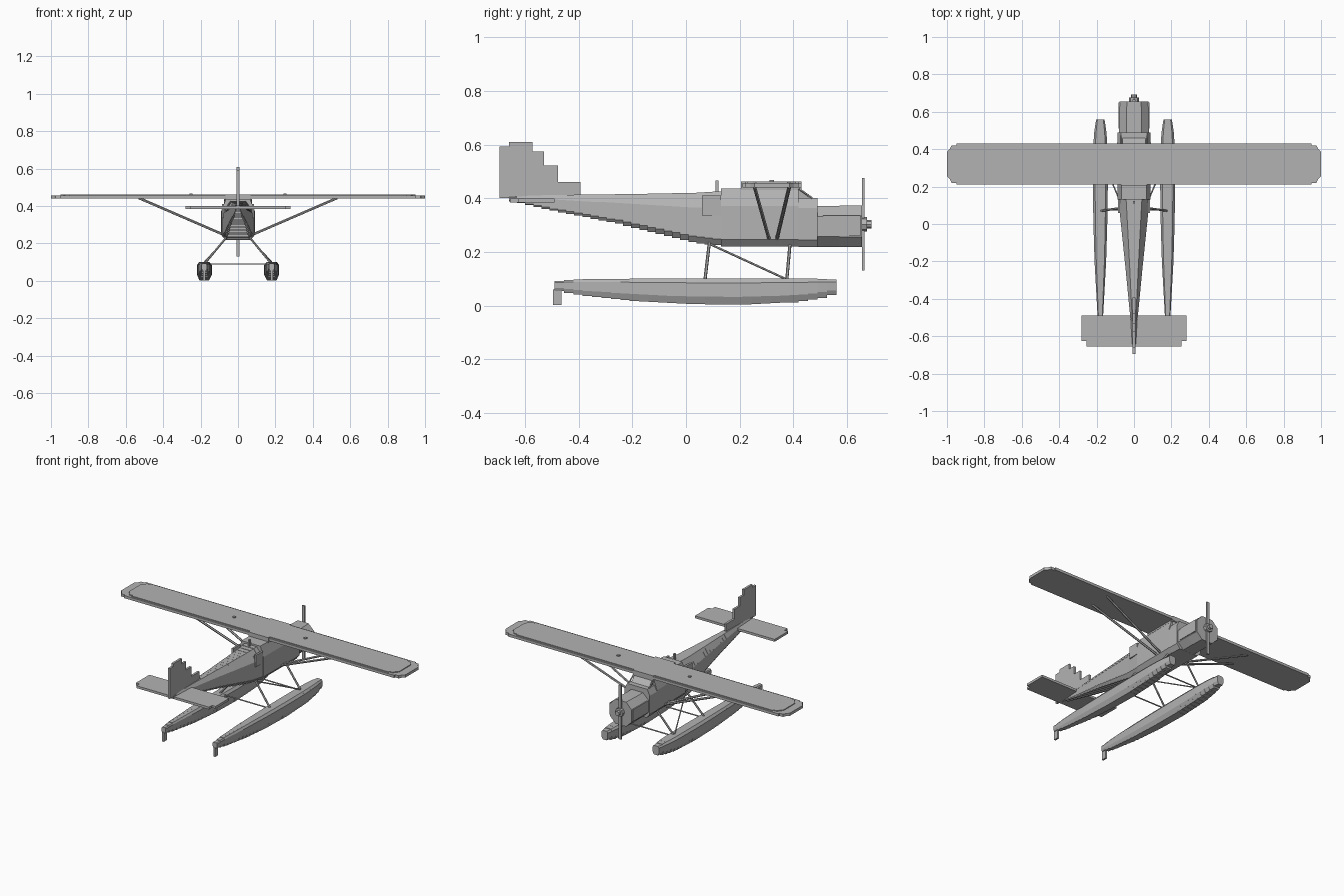
import bpy, bmesh, math
from mathutils import Vector

if "Cube" in bpy.data.objects:
    bpy.data.objects.remove(bpy.data.objects["Cube"])

grey = bpy.data.materials.new("light_grey")
grey.diffuse_color = (0.45, 0.45, 0.45, 1)
grey.use_nodes = True
grey.node_tree.nodes["Principled BSDF"].inputs["Base Color"].default_value = grey.diffuse_color


def finish(name, bm):
    bmesh.ops.recalc_face_normals(bm, faces=bm.faces)
    me = bpy.data.meshes.new(name)
    bm.to_mesh(me)
    bm.free()
    me.materials.append(grey)
    ob = bpy.data.objects.new(name, me)
    bpy.context.collection.objects.link(ob)
    return ob


def skin(bm, loops):
    """Bridge a row of equal closed loops and cap both ends."""
    rows = [[bm.verts.new(p) for p in lp] for lp in loops]
    n = len(rows[0])
    for a, b in zip(rows, rows[1:]):
        for i in range(n):
            j = (i + 1) % n
            bm.faces.new((a[i], a[j], b[j], b[i]))
    bm.faces.new(rows[0])
    bm.faces.new(rows[-1][::-1])


def box(name, x0, x1, y0, y1, z0, z1):
    bm = bmesh.new()
    skin(bm, [[(x0, y0, z), (x1, y0, z), (x1, y1, z), (x0, y1, z)] for z in (z0, z1)])
    return finish(name, bm)


def slab(name, pts, axis, lo, hi):
    """Outline extruded along x (points y,z) or z (points x,y)."""
    bm = bmesh.new()
    skin(bm, [[(t, p[0], p[1]) if axis == "x" else (p[0], p[1], t) for p in pts] for t in (lo, hi)])
    return finish(name, bm)


def rod(name, a, b, r, n=6):
    a, b = Vector(a), Vector(b)
    d = (b - a).normalized()
    u = d.orthogonal().normalized()
    v = d.cross(u)
    bm = bmesh.new()
    skin(bm, [[p + r * (u * math.cos(t) + v * math.sin(t))
               for t in [math.tau * i / n for i in range(n)]] for p in (a, b)])
    return finish(name, bm)


def lerp(table, y):
    """Interpolate the columns of a station table at y."""
    for a, b in zip(table, table[1:]):
        if y <= b[0]:
            f = (y - a[0]) / (b[0] - a[0])
            return [p + (q - p) * f for p, q in zip(a[1:], b[1:])]
    return list(table[-1][1:])


def section(x, y, w, zb, zt, lower, upper):
    """Eight-point section; lower/upper are chamfer width and height factors."""
    h = zt - zb
    half = [(w * lower[0], zb), (w, zb + h * lower[1]), (w, zt - h * upper[1]), (w * upper[0], zt)]
    return [(x + a, y, z) for a, z in half] + [(x - a, y, z) for a, z in half[::-1]]


def stepped(name, x, table, y0, y1, n, lower, upper):
    """Body of tapered slices whose height moves in steps."""
    bm = bmesh.new()
    loops = []
    for i in range(n):
        a, b = y0 + (y1 - y0) * i / n, y0 + (y1 - y0) * (i + 1) / n
        _, zb, zt = lerp(table, (a + b) / 2)
        for y in (a, b):
            loops.append(section(x, y, lerp(table, y)[0], zb, zt, lower, upper))
    skin(bm, loops)
    return finish(name, bm)


# Fuselage: y, half width, bottom, top
body = [(-0.66, 0.008, 0.392, 0.408), (-0.5, 0.02, 0.355, 0.412), (-0.25, 0.044, 0.305, 0.415),
        (0.03, 0.073, 0.235, 0.42), (0.13, 0.084, 0.223, 0.427)]
stepped("rear_fuselage", 0, body, -0.66, 0.13, 26, (0.75, 0.12), (0.5, 0.3))
cabin = [(0.13, 0.088, 0.222, 0.436), (0.43, 0.09, 0.22, 0.436)]
stepped("cabin", 0, cabin, 0.13, 0.42, 1, (0.75, 0.12), (0.75, 0.3))
slab("windshield", [(0.42, 0.3), (0.47, 0.3), (0.47, 0.39), (0.42, 0.44)], "x", -0.062, 0.062)
nose = [(0.42, 0.09, 0.218, 0.4), (0.49, 0.088, 0.218, 0.4)]
stepped("front_fuselage", 0, nose, 0.42, 0.49, 1, (0.75, 0.15), (0.8, 0.2))
cowl = [(0.49, 0.08, 0.22, 0.37), (0.6, 0.08, 0.216, 0.372), (0.66, 0.076, 0.222, 0.374)]
stepped("engine_cowl", 0, cowl, 0.49, 0.655, 2, (0.5, 0.25), (0.5, 0.25))
for s in (-1, 1):
    box("cowl_side", s * 0.08 - 0.004, s * 0.08 + 0.004, 0.51, 0.65, 0.26, 0.335)
    box("rear_cabin_panel", s * 0.08 - 0.006, s * 0.08 + 0.006, 0.06, 0.13, 0.335, 0.41)
    rod("windshield_post", (s * 0.07, 0.42, 0.436), (s * 0.07, 0.47, 0.4), 0.004)

# Propeller and spinner
rod("spinner", (0, 0.65, 0.303), (0, 0.675, 0.303), 0.027, 8)
rod("spinner_tip", (0, 0.675, 0.303), (0, 0.692, 0.303), 0.015, 8)
box("propeller", -0.009, 0.009, 0.656, 0.665, 0.13, 0.475)

# Wing with clipped tips
quarter = [(0.95, 0.11), (0.95, 0.1), (0.975, 0.1), (0.985, 0.08), (1.0, 0.065)]
rim = quarter + [(x, -y) for x, y in quarter[::-1]]
rim += [(-x, -y) for x, y in rim]
slab("wing", [(x, y + 0.32) for x, y in rim], "z", 0.44, 0.457)
slab("wing_top", [(x * 0.95, y * 0.9 + 0.32) for x, y in rim], "z", 0.45, 0.462)
box("wing_root", -0.07, 0.07, 0.205, 0.43, 0.43, 0.462)

# Tailplane and fin
slab("tailplane", [(-0.28, -0.49), (0.28, -0.49), (0.28, -0.625), (0.255, -0.625),
                   (0.255, -0.655), (-0.255, -0.655), (-0.255, -0.625), (-0.28, -0.625)],
     "z", 0.384, 0.399)
slab("fin", [(-0.695, 0.4), (-0.695, 0.592), (-0.66, 0.592), (-0.66, 0.61), (-0.572, 0.61),
             (-0.572, 0.575), (-0.53, 0.575), (-0.53, 0.522), (-0.477, 0.522), (-0.477, 0.46),
             (-0.394, 0.46), (-0.394, 0.4)], "x", -0.007, 0.007)

# Floats: y, half width, bottom, top
hull = [(-0.49, 0.015, 0.058, 0.09), (-0.4, 0.02, 0.04, 0.098), (-0.2, 0.031, 0.018, 0.1),
        (0.0, 0.037, 0.006, 0.1), (0.2, 0.04, 0.003, 0.1), (0.4, 0.039, 0.012, 0.1),
        (0.5, 0.032, 0.026, 0.1), (0.56, 0.022, 0.045, 0.095)]
for s in (-1, 1):
    x = 0.18 * s
    stepped("float", x, hull, -0.49, 0.56, 30, (0.65, 0.3), (0.7, 0.16))
    box("water_rudder", x - 0.006, x + 0.006, -0.495, -0.464, 0.003, 0.06)
    # Float struts
    for y0, y1 in ((0.07, 0.087), (0.375, 0.388)):
        rod("float_strut", (x, y0, 0.09), (s * 0.06, y1, 0.235), 0.006)
    rod("float_brace", (x, 0.37, 0.1), (s * 0.06, 0.087, 0.23), 0.004)
    # Wing struts and caps
    for y0, y1 in ((0.31, 0.255), (0.338, 0.385)):
        rod("wing_strut", (s * 0.075, y0, 0.246), (s * 0.53, y1, 0.443), 0.007)
    box("wing_cap", s * 0.25 - 0.008, s * 0.25 + 0.008, 0.312, 0.328, 0.455, 0.468)
for y in (0.075, 0.38):
    rod("spreader_bar", (-0.18, y, 0.09), (0.18, y, 0.09), 0.004)

# Small aerial behind the wing
box("aerial", -0.005, 0.005, 0.11, 0.122, 0.42, 0.466)
